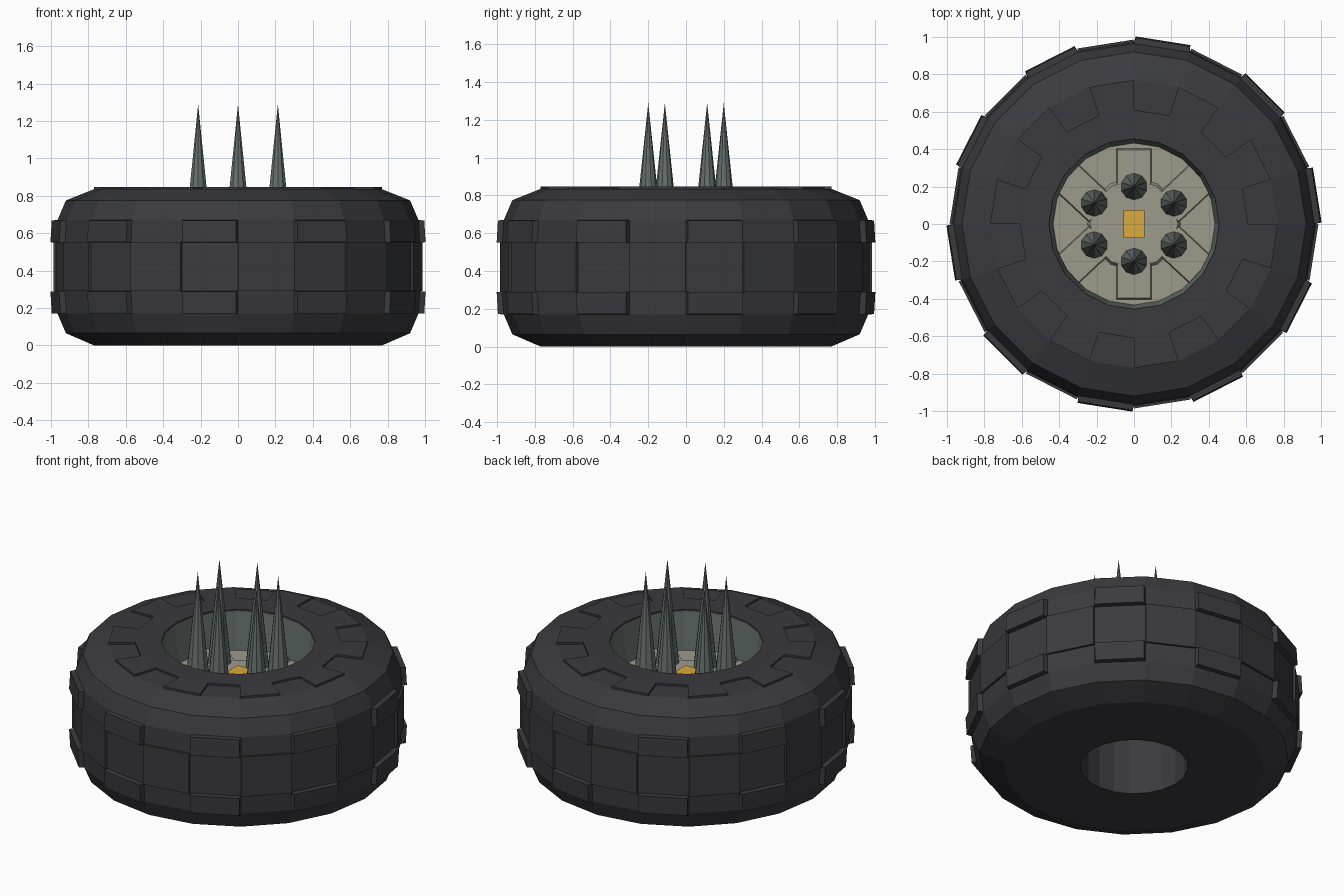
import bpy, bmesh, math
from mathutils import Vector, Matrix

if "Cube" in bpy.data.objects:
    bpy.data.objects.remove(bpy.data.objects["Cube"])

def material(name, rgb):
    m = bpy.data.materials.new(name)
    m.diffuse_color = (*rgb, 1)
    m.use_nodes = True
    m.node_tree.nodes["Principled BSDF"].inputs["Base Color"].default_value = m.diffuse_color
    return m

RUBBER = material("dark rubber", (0.042, 0.042, 0.050))
STEEL = material("green grey steel", (0.135, 0.165, 0.155))
BEIGE = material("beige hub", (0.34, 0.32, 0.26))
YELLOW = material("yellow cap", (0.70, 0.40, 0.045))
SEGS = 20

def finish(bm, name, *mats):
    bmesh.ops.recalc_face_normals(bm, faces=bm.faces)
    me = bpy.data.meshes.new(name)
    bm.to_mesh(me)
    bm.free()
    for m in mats:
        me.materials.append(m)
    ob = bpy.data.objects.new(name, me)
    bpy.context.collection.objects.link(ob)
    return ob

def box(name, size, loc, mat, angle=0, taper=1.0):
    bm = bmesh.new()
    bmesh.ops.create_cube(bm, size=1)
    for v in bm.verts:
        k = taper if v.co.z > 0 else 1
        v.co = Vector((v.co.x * size[0] * k, v.co.y * size[1] * k, v.co.z * size[2]))
    bm.transform(Matrix.Translation(loc) @ Matrix.Rotation(angle, 4, 'Z'))
    return finish(bm, name, mat)

# Tyre: lathed profile, from the lower bore up to the rim recess
profile = [(.32, .50), (.32, 0), (.77, 0), (.92, .065), (.965, .17), (.972, .29), (.972, .55),
           (.965, .67), (.92, .775), (.77, .835), (.61, .836), (.455, .836), (.43, .56)]
bm = bmesh.new()
rings = []
for r, z in profile:
    rings.append([bm.verts.new((r * math.sin(math.tau * i / SEGS), -r * math.cos(math.tau * i / SEGS), z))
                  for i in range(SEGS)])
band = []
for a, b in zip(rings, rings[1:]):
    band.append([bm.faces.new((a[i], a[(i + 1) % SEGS], b[(i + 1) % SEGS], b[i])) for i in range(SEGS)])
bm.faces.new(rings[0])
for f in band[11]:
    f.material_index = 1
bm.faces.new(rings[-1]).material_index = 1
bmesh.ops.recalc_face_normals(bm, faces=bm.faces)

# Raised tread: tall shoulder blocks on odd segments, low centre pads on even ones
def raise_blocks(faces, radial, shrink):
    for f in bmesh.ops.extrude_discrete_faces(bm, faces=faces)["faces"]:
        c = f.calc_center_median()
        out = Vector((c.x, c.y, 0)).normalized() * radial
        for v in f.verts:
            v.co = c + (v.co - c) * shrink + out

# Raised top ring with alternating lugs
top = band[10] + band[9][0::2]
shoulder = band[4][1::2] + band[6 + 0][1::2]
centre = band[5][0::2]
geo = bmesh.ops.extrude_face_region(bm, geom=top)["geom"]
bmesh.ops.translate(bm, vec=(0, 0, .012), verts=[g for g in geo if isinstance(g, bmesh.types.BMVert)])
bmesh.ops.delete(bm, geom=[f for f in top if f.is_valid], context='FACES_ONLY')
raise_blocks(shoulder, .032, .97)
raise_blocks(centre, .014, 1.0)
finish(bm, "tyre", RUBBER, STEEL)

# Hub plate with spokes
bm = bmesh.new()
bmesh.ops.create_cone(bm, cap_ends=True, segments=SEGS, radius1=.435, radius2=.435, depth=.06,
                      matrix=Matrix.Translation((0, 0, .56)))
finish(bm, "hub_plate", BEIGE)
bm = bmesh.new()
bmesh.ops.create_cone(bm, cap_ends=True, segments=12, radius1=.25, radius2=.235, depth=.03,
                      matrix=Matrix.Translation((0, 0, .603)))
finish(bm, "hub_centre", BEIGE)

# Spokes and spikes, one pair for each arm
arms = [(0, .2, 90), (0, -.2, 270)] + [(sx * .213, sy * .112, math.degrees(math.atan2(sy * .68, sx * .73)))
                                       for sx in (1, -1) for sy in (1, -1)]
for n, (x, y, deg) in enumerate(arms):
    a = math.radians(deg)
    reach = .075
    box(f"spoke_{n}", (.26, .19, .035),
        (x + math.cos(a) * reach, y + math.sin(a) * reach, .60), BEIGE, a, .93)
    bm = bmesh.new()
    bmesh.ops.create_cone(bm, cap_ends=True, segments=10, radius1=.072, radius2=0, depth=.68,
                          matrix=Matrix.Translation((x, y, .95)))
    finish(bm, f"spike_{n}", STEEL)

# Yellow centre cap
box("centre_cap", (.11, .15, .06), (0, 0, .62), YELLOW)
